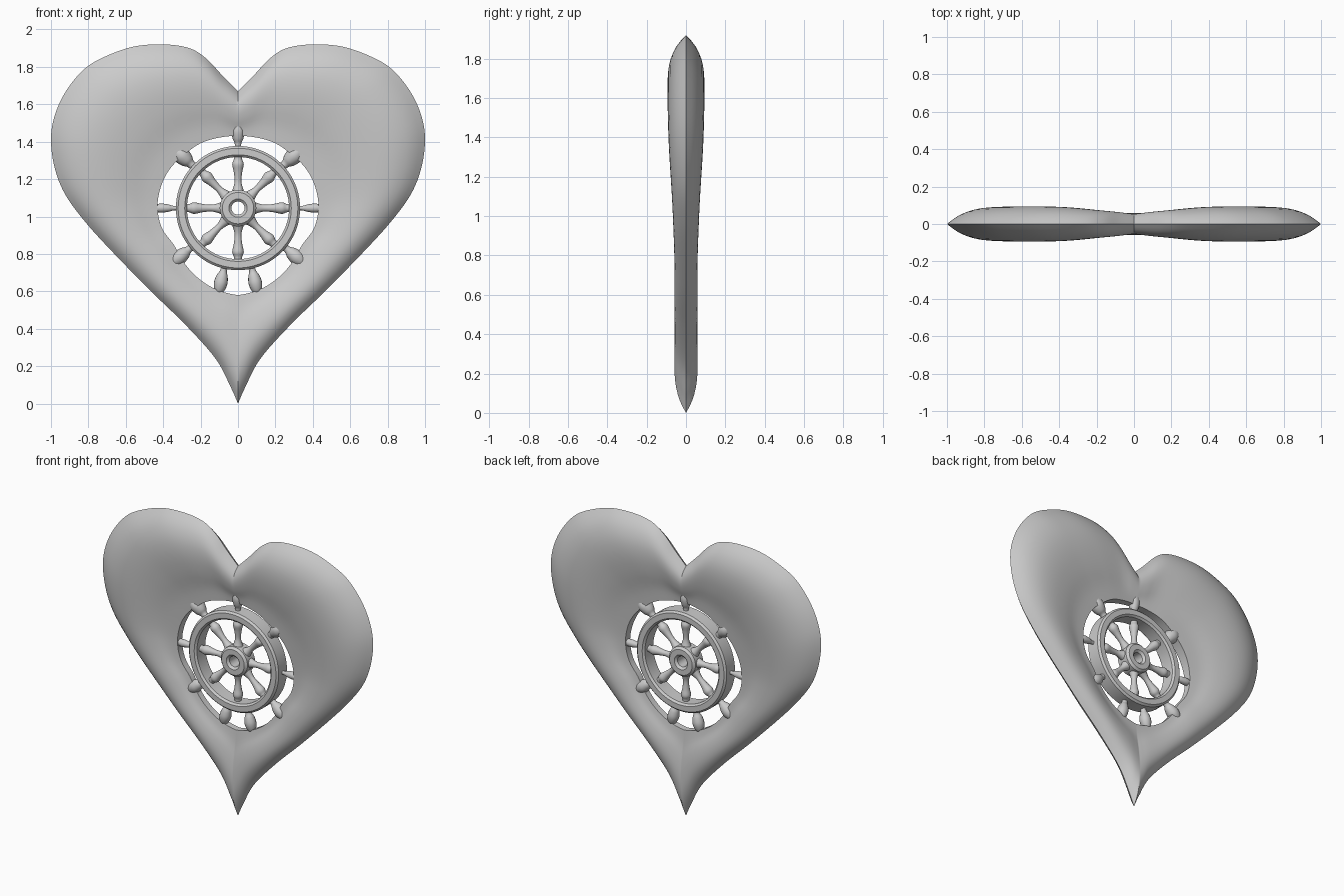
import bpy, bmesh, math
from mathutils import Vector

if "Cube" in bpy.data.objects:
    bpy.data.objects.remove(bpy.data.objects["Cube"])

CENTRE = Vector((0, 0, 1.045))


def finish(name, bm, angle=40):
    bmesh.ops.remove_doubles(bm, verts=bm.verts, dist=1e-5)
    bmesh.ops.recalc_face_normals(bm, faces=bm.faces)
    me = bpy.data.meshes.new(name)
    bm.to_mesh(me)
    bm.free()
    ob = bpy.data.objects.new(name, me)
    bpy.context.collection.objects.link(ob)
    bpy.ops.object.select_all(action='DESELECT')
    ob.select_set(True)
    bpy.context.view_layer.objects.active = ob
    bpy.ops.object.shade_smooth_by_angle(angle=math.radians(angle))
    return ob


def spline(pts, n):
    # Catmull-Rom curve through the control points
    p = [Vector(q) for q in pts]
    p = [2 * p[0] - p[1]] + p + [2 * p[-1] - p[-2]]
    out = []
    for i in range(1, len(p) - 2):
        a, b, c, d = p[i - 1:i + 3]
        for k in range(n):
            t = k / n
            out.append(0.5 * (2 * b + (c - a) * t + (2 * a - 5 * b + 4 * c - d) * t * t
                              + (3 * b - a - 3 * c + d) * t ** 3))
    return out + [p[-2]]


def lookup(table, x):
    # smooth curve through a table of (x, value), sorted by x
    x = max(table[0][0], min(table[-1][0], x))
    n = len(table)
    slope = [(table[min(i + 1, n - 1)][1] - table[max(i - 1, 0)][1]) /
             (table[min(i + 1, n - 1)][0] - table[max(i - 1, 0)][0]) for i in range(n)]
    for i in range(n - 1):
        (x0, y0), (x1, y1) = table[i], table[i + 1]
        if x <= x1:
            h = x1 - x0
            t = (x - x0) / h
            return (y0 * (2 * t ** 3 - 3 * t * t + 1) + y1 * (3 * t * t - 2 * t ** 3)
                    + h * (slope[i] * (t ** 3 - 2 * t * t + t) + slope[i + 1] * (t ** 3 - t * t)))


def lathe(name, prof, axis, origin, seg, closed=False):
    # revolve a (radius, distance along axis) profile
    bm = bmesh.new()
    rot = Vector((0, 0, 1)).rotation_difference(Vector(axis)).to_matrix()
    rings = []
    for r, h in prof:
        rings.append([bm.verts.new(origin + rot @ Vector((r * math.cos(2 * math.pi * k / seg),
                      r * math.sin(2 * math.pi * k / seg), h))) for k in range(seg)])
    m = len(rings)
    for i in range(m if closed else m - 1):
        a, b = rings[i], rings[(i + 1) % m]
        for k in range(seg):
            bm.faces.new((a[k], a[(k + 1) % seg], b[(k + 1) % seg], b[k]))
    if not closed:
        bm.faces.new(rings[0])
        bm.faces.new(rings[-1])
    return finish(name, bm)


# heart body: dished surface lofted from the wheel opening out to the sharp rim
outline = spline([(0, 1.67), (.08, 1.75), (.17, 1.845), (.26, 1.9), (.39, 1.92), (.55, 1.91),
                  (.7, 1.86), (.82, 1.79), (.92, 1.67), (.98, 1.54), (1, 1.41), (.98, 1.26),
                  (.925, 1.12), (.82, .975), (.68, .82), (.47, .605), (.28, .42), (.12, .24),
                  (.04, .09), (0, 0)], 6)
opening = [(-90, .465), (-75, .45), (-60, .43), (-45, .41), (-30, .395), (-15, .42), (0, .43),
           (15, .428), (30, .42), (45, .405), (60, .4), (75, .39), (90, .385)]
depth = [(-90, .058), (-70, .058), (-30, .058), (0, .068), (25, .088), (45, .093), (60, .09),
         (75, .072), (90, .052)]
swell = [(0, .36), (.15, .5), (.35, .82), (.55, 1), (.72, .95), (.86, .66), (.95, .28), (1, 0)]
N = 18
bm = bmesh.new()
for sx in (1, -1):
    for sy in (1, -1):
        grid = []
        for x, z in outline:
            ang = math.degrees(math.atan2(z - CENTRE.z, x))
            r = lookup(opening, ang)
            ix, iz = r * math.cos(math.radians(ang)), CENTRE.z + r * math.sin(math.radians(ang))
            d = lookup(depth, ang)
            row = [bm.verts.new((sx * ix, 0, iz))]
            for j in range(N + 1):
                t = j / N
                y = max(0, d * lookup(swell, t))
                row.append(bm.verts.new((sx * (ix + (x - ix) * t), sy * y, iz + (z - iz) * t)))
            grid.append(row)
        for a, b in zip(grid, grid[1:]):
            for j in range(N + 1):
                bm.faces.new((a[j], a[j + 1], b[j + 1], b[j]))
finish("heart_body", bm)


# wheel rim and hub: softened square sections turned about the y axis
def band(name, r0, r1, h, c, seg):
    lathe(name, [(r0 + c, -h), (r1 - c, -h), (r1, -h + c), (r1, h - c), (r1 - c, h),
                 (r0 + c, h), (r0, h - c), (r0, -h + c)], (0, 1, 0), CENTRE, seg, True)


band("wheel_rim", .273, .332, .056, .012, 72)
band("wheel_hub", .035, .098, .054, .014, 40)

# turned spokes
spoke = spline([(.034, .085), (.022, .12), (.018, .15), (.023, .195), (.031, .235),
                (.022, .262), (.022, .29)], 4)
for i in range(8):
    a = math.radians(45 * i)
    lathe("spoke", spoke, (math.cos(a), 0, math.sin(a)), CENTRE, 16)

# handles outside the rim, overlapping the heart
grip = spline([(.5, .31), (.5, .345), (.8, .37), (1, .405), (.9, .435), (.6, .46), (.1, .472)], 4)
for deg, wide in ((90, .035), (43, .045), (137, .045), (0, .024), (180, .024),
                  (-40, .04), (220, .04), (-77, .036), (257, .036)):
    a = math.radians(deg)
    lathe("handle", [(r * wide, h) for r, h in grip], (math.cos(a), 0, math.sin(a)), CENTRE, 16)
